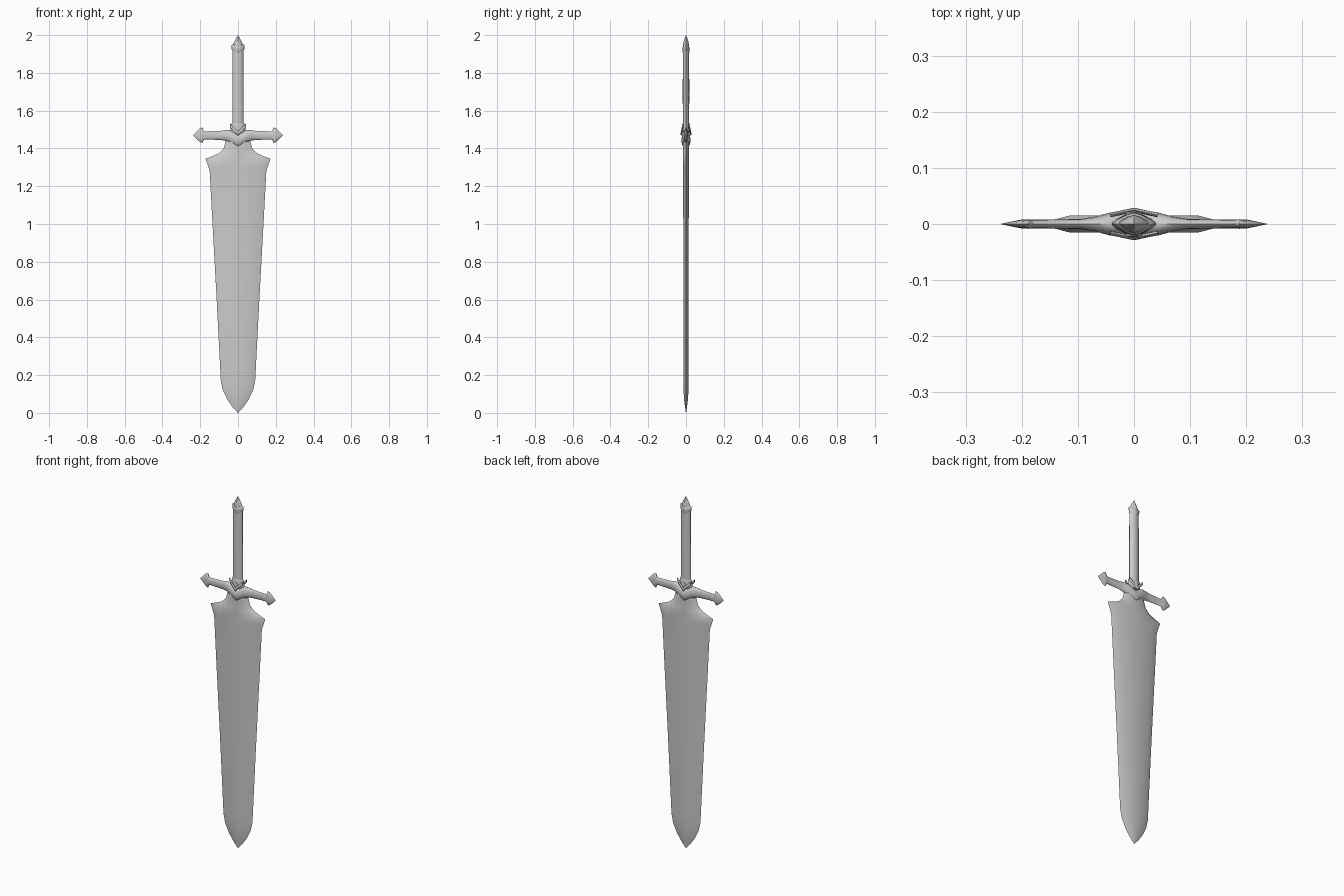
import bpy, bmesh, math
from mathutils import Vector

if "Cube" in bpy.data.objects:
    bpy.data.objects.remove(bpy.data.objects["Cube"])

steel = bpy.data.materials.new("grey steel")
steel.use_nodes = True
steel.diffuse_color = (0.6, 0.6, 0.6, 1)
steel.node_tree.nodes["Principled BSDF"].inputs["Base Color"].default_value = (0.6, 0.6, 0.6, 1)


def loft(name, rings, angle=35):
    """Skin a row of equal point rings and cap both ends."""
    bm = bmesh.new()
    rows = [[bm.verts.new(p) for p in ring] for ring in rings]
    n = len(rows[0])
    for a, b in zip(rows, rows[1:]):
        for i in range(n):
            j = (i + 1) % n
            bm.faces.new((a[i], a[j], b[j], b[i]))
    bm.faces.new(rows[0])
    bm.faces.new(rows[-1])
    bmesh.ops.remove_doubles(bm, verts=bm.verts, dist=0.0001)
    bmesh.ops.recalc_face_normals(bm, faces=bm.faces)
    mesh = bpy.data.meshes.new(name)
    bm.to_mesh(mesh)
    bm.free()
    mesh.materials.append(steel)
    ob = bpy.data.objects.new(name, mesh)
    bpy.context.collection.objects.link(ob)
    bpy.ops.object.select_all(action='DESELECT')
    ob.select_set(True)
    bpy.context.view_layer.objects.active = ob
    bpy.ops.object.shade_smooth_by_angle(angle=math.radians(angle))
    return ob


def oval(a, b, power=1.0, n=12):
    """Closed outline: power 1 is an ellipse, power 2 a diamond."""
    pts = []
    for i in range(n):
        c, s = math.cos(math.tau * i / n), math.sin(math.tau * i / n)
        pts.append((a * math.copysign(abs(c) ** power, c),
                    b * math.copysign(abs(s) ** power, s)))
    return pts


def upright(name, stations, power, drop=0.0, angle=35):
    """Stack of (z, half width, half depth); drop pulls the front and back down."""
    rings = []
    for z, a, b in stations:
        rings.append([Vector((x, y, z - drop * (1 - min(1, abs(x) / a))))
                      for x, y in oval(a, b, power)])
    return loft(name, rings, angle)


# Blade: height, edge half width, flat half width, half thickness
blade = [(0.0, 0.001, 0.0005, 0.0005), (0.03, 0.028, 0.008, 0.005),
         (0.07, 0.056, 0.022, 0.010), (0.12, 0.080, 0.040, 0.0135),
         (0.17, 0.091, 0.052, 0.014), (0.60, 0.113, 0.072, 0.014),
         (1.00, 0.135, 0.090, 0.0145), (1.28, 0.150, 0.105, 0.015),
         (1.30, 0.156, 0.108, 0.015), (1.345, 0.172, 0.115, 0.015),
         (1.36, 0.133, 0.088, 0.015), (1.375, 0.100, 0.064, 0.015),
         (1.40, 0.076, 0.045, 0.015), (1.45, 0.062, 0.035, 0.015)]
loft("blade", [[Vector((x, y, z)) for x, y in
                ((-e, 0), (-f, -t), (0, -t), (f, -t), (e, 0), (f, t), (0, t), (-f, t))]
               for z, e, f, t in blade], 40)

# Crossguard: distance from centre, bottom, top, half depth
half_guard = [(0.0, 1.402, 1.475, 0.024), (0.02, 1.415, 1.487, 0.0235),
              (0.045, 1.431, 1.498, 0.020), (0.07, 1.442, 1.497, 0.013),
              (0.095, 1.445, 1.493, 0.009), (0.18, 1.448, 1.490, 0.008),
              (0.188, 1.429, 1.511, 0.0085), (0.20, 1.433, 1.507, 0.008),
              (0.237, 1.4695, 1.4705, 0.0005)]
guard = [(-x, *rest) for x, *rest in reversed(half_guard[1:])] + half_guard
loft("crossguard", [[Vector((x, y, (lo + hi) / 2 + h))
                     for y, h in oval(d, (hi - lo) / 2)]
                    for x, lo, hi, d in guard], 45)

# Chevron trim and small gem on both faces of the guard
for side, face in ((-1, "front"), (1, "back")):
    path = [(-0.042, 1.522, 0.016), (0, 1.478, 0.025), (0.042, 1.522, 0.016)]
    loft(face + "_chevron", [[Vector((x, side * (d + u), z + h))
                              for u, h in oval(0.004, 0.010, 1, 8)]
                             for x, z, d in path], 50)
    loft(face + "_gem", [[Vector((x * k, side * y, 1.502 + h * k))
                          for x, h in oval(0.014, 0.018, 2, 4)]
                         for k, y in ((1, 0.008), (1, 0.021), (0.1, 0.024))], 20)

# Hilt
upright("guard_collar", [(1.48, 0.034, 0.017), (1.495, 0.040, 0.021),
                         (1.525, 0.039, 0.020), (1.535, 0.031, 0.017)], 1.4)
upright("grip", [(1.49, 0.030, 0.0165), (1.70, 0.030, 0.0175), (1.93, 0.029, 0.0165)], 1.15)
upright("pommel_collar", [(1.918, 0.029, 0.016), (1.926, 0.034, 0.019),
                          (1.946, 0.035, 0.020), (1.952, 0.029, 0.016)], 1.4, 0.014)
upright("pommel", [(1.93, 0.027, 0.015), (1.95, 0.027, 0.016),
                   (1.972, 0.016, 0.011), (2.0, 0.0006, 0.0006)], 1.5)
